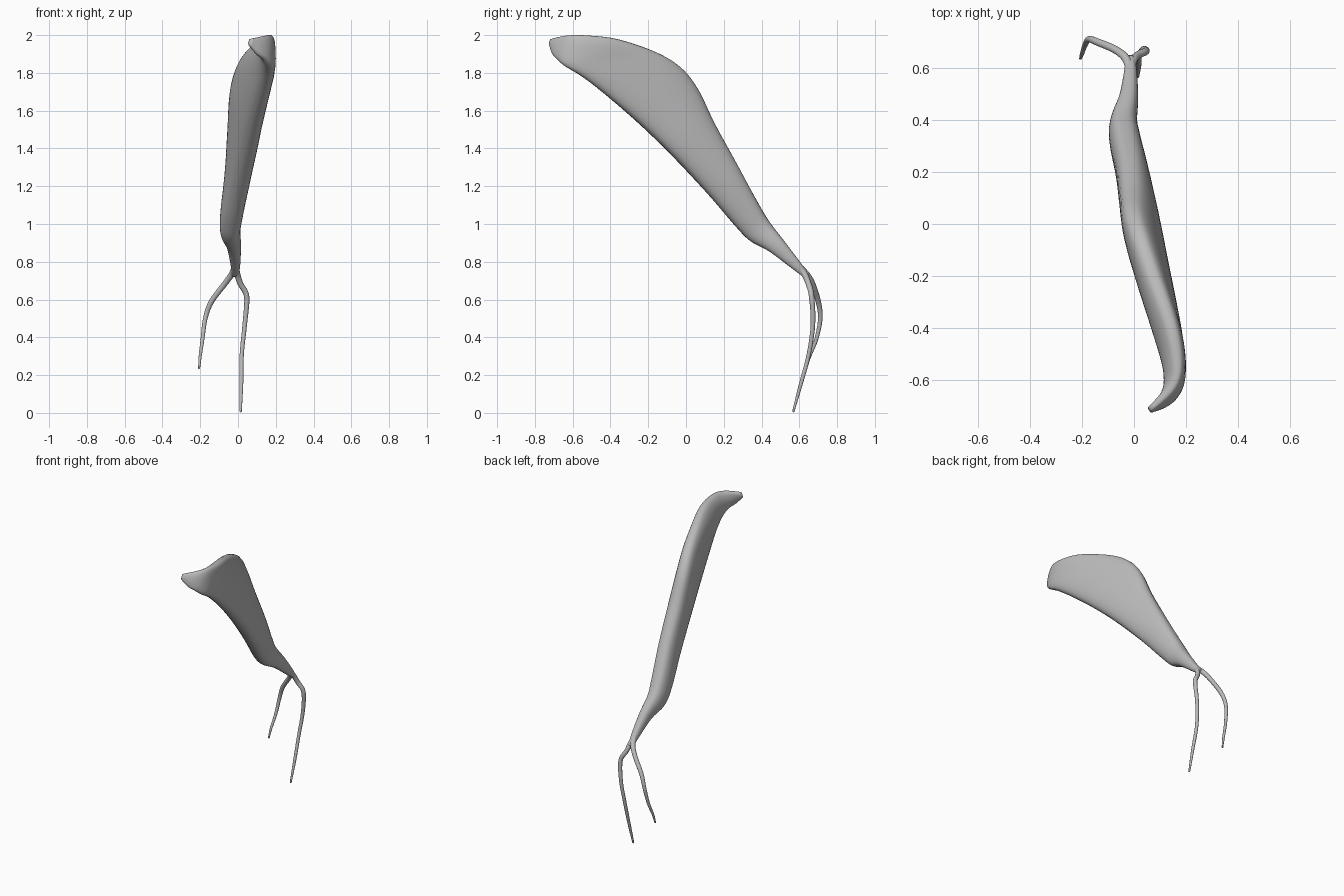
import bpy
import bmesh
import math
from mathutils import Vector

RING_SIDES = 32
STEPS_PER_SPAN = 5

default_cube = bpy.data.objects.get("Cube")
if default_cube:
    bpy.data.objects.remove(default_cube, do_unlink=True)

# One plain grey for everything
grey = bpy.data.materials.new("plain grey")
grey.use_nodes = True
colour = (0.5, 0.5, 0.5, 1)
grey.diffuse_color = colour
grey.node_tree.nodes["Principled BSDF"].inputs["Base Color"].default_value = colour


def catmull(a, b, c, d, t):
    """Smooth interpolation between b and c."""
    return 0.5 * (2 * b + (c - a) * t + (2 * a - 5 * b + 4 * c - d) * t ** 2
                  + (3 * b - a - 3 * c + d) * t ** 3)


def resample(rows):
    """Turn a few control rows into a smooth dense run of rows."""
    last = len(rows) - 1
    dense = []
    for i in range(last):
        four = [rows[max(0, min(last, i + k))] for k in (-1, 0, 1, 2)]
        for s in range(STEPS_PER_SPAN):
            dense.append([catmull(*v, s / STEPS_PER_SPAN) for v in zip(*four)])
    dense.append(list(rows[last]))
    return dense


def loft(name, sections, bluntness):
    """Skin oval rings given as (upper edge, lower edge, thickness)."""
    bm = bmesh.new()
    centres = [(upper + lower) / 2 for upper, lower, _ in sections]
    rings = []
    for i, (upper, lower, thick) in enumerate(sections):
        along = centres[min(i + 1, len(centres) - 1)] - centres[max(i - 1, 0)]
        half = (upper - lower) / 2
        side = along.cross(half).normalized() * thick / 2
        ring = []
        for k in range(RING_SIDES):
            angle = math.tau * k / RING_SIDES
            sine = math.sin(angle)
            swell = math.copysign(abs(sine) ** bluntness, sine)
            ring.append(bm.verts.new(
                centres[i] + half * math.cos(angle) + side * swell))
        rings.append(ring)
    for ring, following in zip(rings, rings[1:]):
        for k in range(RING_SIDES):
            n = (k + 1) % RING_SIDES
            bm.faces.new((ring[k], ring[n], following[n], following[k]))
    # Domed ends
    for ring, centre, inner in ((rings[0], centres[0], centres[1]),
                                (rings[-1], centres[-1], centres[-2])):
        tip = bm.verts.new(centre + (centre - inner) * 0.3)
        for k in range(RING_SIDES):
            bm.faces.new((ring[k], ring[(k + 1) % RING_SIDES], tip))
    bmesh.ops.recalc_face_normals(bm, faces=bm.faces)
    for face in bm.faces:
        face.smooth = True
    mesh = bpy.data.meshes.new(name)
    bm.to_mesh(mesh)
    bm.free()
    mesh.materials.append(grey)
    obj = bpy.data.objects.new(name, mesh)
    bpy.context.collection.objects.link(obj)


def cord(name, points):
    """Tapering round cord through (x, y, z, radius) points."""
    sections = []
    rows = resample(points)
    for i, (x, y, z, radius) in enumerate(rows):
        along = (Vector(rows[min(i + 1, len(rows) - 1)][:3])
                 - Vector(rows[max(i - 1, 0)][:3])).normalized()
        across = along.cross(Vector((1, 0, 0))).normalized() * radius
        centre = Vector((x, y, z))
        sections.append((centre + across, centre - across, radius * 2))
    loft(name, sections, 1)


# Flat belly: upper edge xyz, lower edge xyz, thickness, from neck to curled tip
belly = [
    (-0.015, 0.65, 0.735, -0.015, 0.62, 0.72, 0.035),
    (-0.012, 0.607, 0.795, -0.015, 0.56, 0.765, 0.05),
    (-0.018, 0.52, 0.91, -0.025, 0.44, 0.855, 0.075),
    (-0.035, 0.44, 1.015, -0.045, 0.34, 0.91, 0.105),
    (-0.033, 0.38, 1.115, -0.035, 0.26, 0.99, 0.12),
    (-0.02, 0.27, 1.315, 0.01, 0.11, 1.165, 0.13),
    (-0.015, 0.15, 1.53, 0.06, -0.07, 1.36, 0.14),
    (-0.01, 0.06, 1.715, 0.1, -0.24, 1.525, 0.14),
    (0.015, -0.03, 1.83, 0.14, -0.42, 1.68, 0.13),
    (0.06, -0.16, 1.91, 0.165, -0.55, 1.78, 0.115),
    (0.135, -0.36, 1.978, 0.165, -0.64, 1.835, 0.095),
    (0.167, -0.52, 1.998, 0.14, -0.68, 1.87, 0.075),
    (0.15, -0.62, 1.998, 0.1, -0.705, 1.9, 0.052),
    (0.065, -0.71, 1.98, 0.06, -0.72, 1.945, 0.025),
]
loft("muscle_belly",
     [(Vector(r[:3]), Vector(r[3:6]), r[6]) for r in resample(belly)], 0.75)

# Two thin tendons forking from the neck
cord("left_tendon", [
    (-0.015, 0.55, 0.82, 0.012), (-0.006, 0.62, 0.745, 0.016),
    (0.012, 0.648, 0.685, 0.015),
    (0.046, 0.665, 0.615, 0.014), (0.036, 0.672, 0.47, 0.012),
    (0.02, 0.65, 0.31, 0.011), (0.018, 0.61, 0.16, 0.01),
    (0.014, 0.568, 0.008, 0.006)])
cord("right_tendon", [
    (-0.015, 0.55, 0.82, 0.012), (-0.025, 0.625, 0.75, 0.016),
    (-0.065, 0.667, 0.69, 0.015),
    (-0.14, 0.7, 0.59, 0.014), (-0.173, 0.711, 0.5, 0.012),
    (-0.188, 0.69, 0.39, 0.01), (-0.2, 0.655, 0.3, 0.008),
    (-0.206, 0.637, 0.235, 0.005)])
